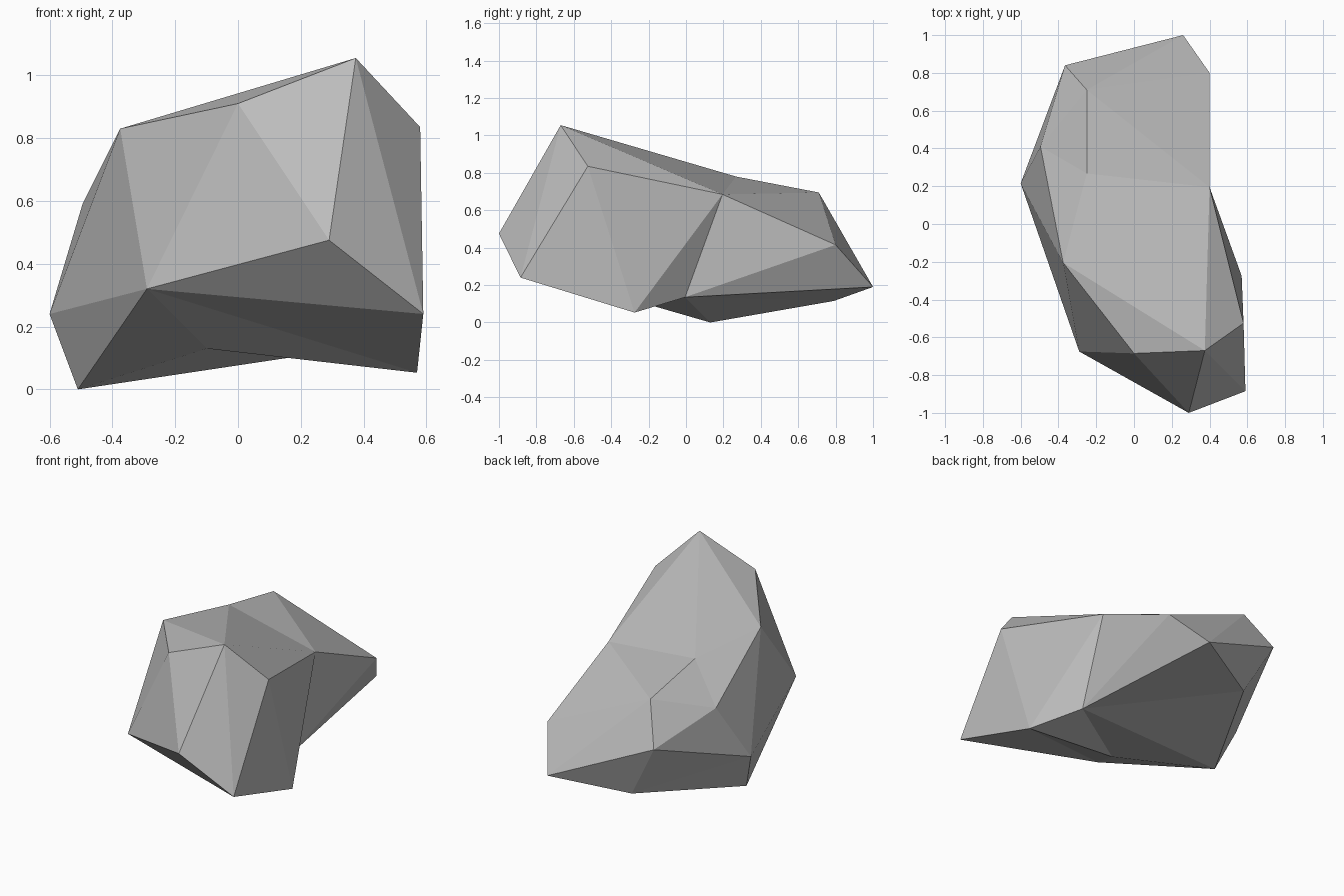
import bpy
import bmesh

default_cube = bpy.data.objects.get("Cube")
if default_cube:
    bpy.data.objects.remove(default_cube, do_unlink=True)

# Corners of the boulder
corners = {
    "peak": (0.375, -0.67, 1.055),
    "shoulder": (0.58, -0.525, 0.835),
    "nose": (0.29, -1.0, 0.475),
    "front_side": (0.59, -0.885, 0.24),
    "front_foot": (0.57, -0.275, 0.053),
    "brow": (0.0, -0.685, 0.91),
    "chin": (-0.29, -0.675, 0.32),
    "temple": (-0.375, -0.205, 0.83),
    "base": (-0.51, 0.13, 0.0),
    "flank": (-0.6, 0.215, 0.24),
    "flank_top": (-0.495, 0.41, 0.59),
    "back_side": (-0.365, 0.84, 0.458),
    "back_top": (-0.25, 0.71, 0.695),
    "crown": (-0.25, 0.268, 0.78),
    "saddle": (0.4, 0.195, 0.685),
    "back_ledge": (0.4, 0.8, 0.415),
    "tail": (0.26, 1.0, 0.19),
    "back_foot": (-0.178, 0.79, 0.115),
    "notch": (0.39, -0.005, 0.135),
    "hollow": (-0.1, -0.32, 0.13),
}

# Facets that fan right around a hub corner
fans = {
    "peak": "brow nose front_side shoulder saddle crown temple",
    "chin": "nose front_side front_foot hollow base flank temple brow",
    "back_top": "crown flank_top back_side tail back_ledge saddle",
    "notch": "back_foot tail back_ledge saddle front_foot hollow base",
}

# Facets that join the fans together
links = [
    "temple flank flank_top",
    "temple flank_top crown",
    "flank_top flank back_side",
    "flank back_side back_foot",
    "flank back_foot base",
    "back_foot tail back_side",
    "shoulder front_side front_foot",
    "shoulder front_foot saddle",
]

bm = bmesh.new()
verts = {name: bm.verts.new(co) for name, co in corners.items()}


def facet(*names):
    bm.faces.new([verts[n] for n in names])


for hub, rim in fans.items():
    ring = rim.split()
    for i, name in enumerate(ring):
        facet(hub, ring[i - 1], name)
for link in links:
    facet(*link.split())

bmesh.ops.recalc_face_normals(bm, faces=bm.faces[:])
mesh = bpy.data.meshes.new("boulder")
bm.to_mesh(mesh)
bm.free()

# Plain stone colour, flat shaded
stone = bpy.data.materials.new("stone_grey")
stone.use_nodes = True
colour = (0.5, 0.5, 0.5, 1.0)
stone.diffuse_color = colour
stone.node_tree.nodes["Principled BSDF"].inputs["Base Color"].default_value = colour
mesh.materials.append(stone)

boulder = bpy.data.objects.new("boulder", mesh)
bpy.context.collection.objects.link(boulder)
